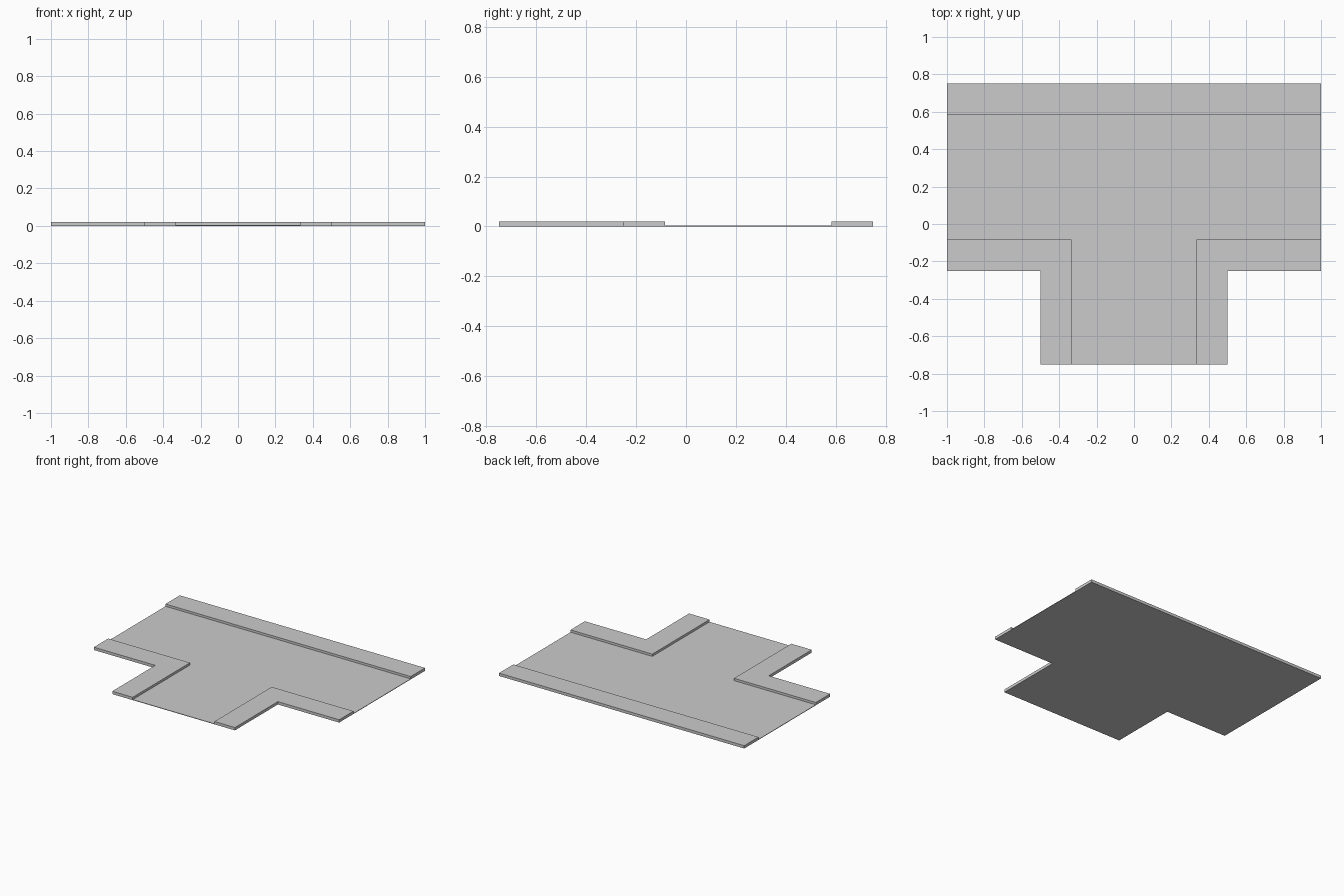
import bpy, bmesh

if "Cube" in bpy.data.objects:
    bpy.data.objects.remove(bpy.data.objects["Cube"])

ROAD_TOP, WALK_TOP = 0.004, 0.021


def slab(name, outline, height):
    """Extrude a flat counter-clockwise outline up from the ground."""
    bm = bmesh.new()
    face = bm.faces.new([bm.verts.new((x, y, 0)) for x, y in outline])
    top = bmesh.ops.extrude_face_region(bm, geom=[face], use_keep_orig=True)
    verts = [v for v in top["geom"] if isinstance(v, bmesh.types.BMVert)]
    bmesh.ops.translate(bm, verts=verts, vec=(0, 0, height))
    bmesh.ops.recalc_face_normals(bm, faces=bm.faces)
    mesh = bpy.data.meshes.new(name)
    bm.to_mesh(mesh)
    bm.free()
    obj = bpy.data.objects.new(name, mesh)
    bpy.context.collection.objects.link(obj)
    return obj


# T-shaped road surface
right = [(0.3333, -0.75), (0.3333, -0.0833), (1, -0.0833), (1, 0.5833)]
slab("road_surface", right + [(-x, y) for x, y in reversed(right)], ROAD_TOP)

# Straight pavement along the back
slab("back_pavement", [(-1, 0.5833), (1, 0.5833), (1, 0.75), (-1, 0.75)], WALK_TOP)

# L-shaped corner pavements, mirrored left and right
corner = [(0.3333, -0.75), (0.5, -0.75), (0.5, -0.25),
          (1, -0.25), (1, -0.0833), (0.3333, -0.0833)]
for side, s in (("right", 1), ("left", -1)):
    slab(f"{side}_corner_pavement", [(s * x, y) for x, y in corner], WALK_TOP)
